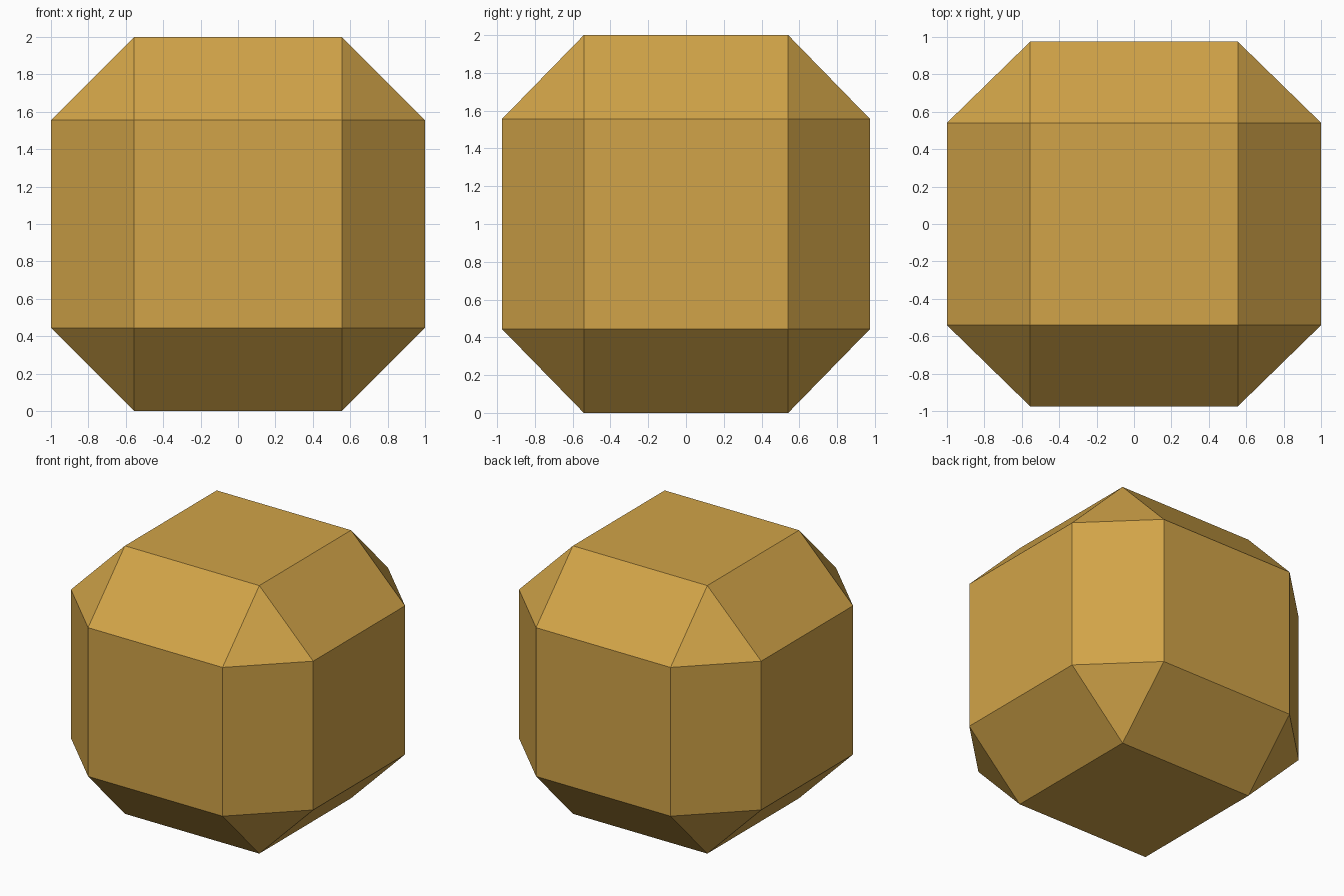
import bpy
import bmesh
import math

if "Cube" in bpy.data.objects:
    bpy.data.objects.remove(bpy.data.objects["Cube"])

HALF = (1.0, 0.975, 1.0)        # half sizes of the whole solid
INNER = 0.555                   # edge of each square face, relative to half size

mat = bpy.data.materials.new("golden_tan")
mat.diffuse_color = (0.64, 0.37, 0.065, 1.0)
mat.use_nodes = True
mat.node_tree.nodes["Principled BSDF"].inputs["Base Color"].default_value = mat.diffuse_color

# Faceted solid: three families of corner points, one per axis, wrapped in a hull
bm = bmesh.new()
for axis in range(3):
    for sx in (-1, 1):
        for sy in (-1, 1):
            for sz in (-1, 1):
                p = [s * h * (1.0 if i == axis else INNER)
                     for i, (s, h) in enumerate(zip((sx, sy, sz), HALF))]
                p[2] += HALF[2]
                bm.verts.new(p)
bmesh.ops.convex_hull(bm, input=bm.verts[:])

# Merge hull triangles into clean flat faces
bmesh.ops.dissolve_limit(bm, angle_limit=math.radians(1),
                         verts=bm.verts[:], edges=bm.edges[:])
bmesh.ops.recalc_face_normals(bm, faces=bm.faces[:])

mesh = bpy.data.meshes.new("faceted_block")
bm.to_mesh(mesh)
bm.free()
mesh.materials.append(mat)
block = bpy.data.objects.new("faceted_block", mesh)
bpy.context.collection.objects.link(block)
